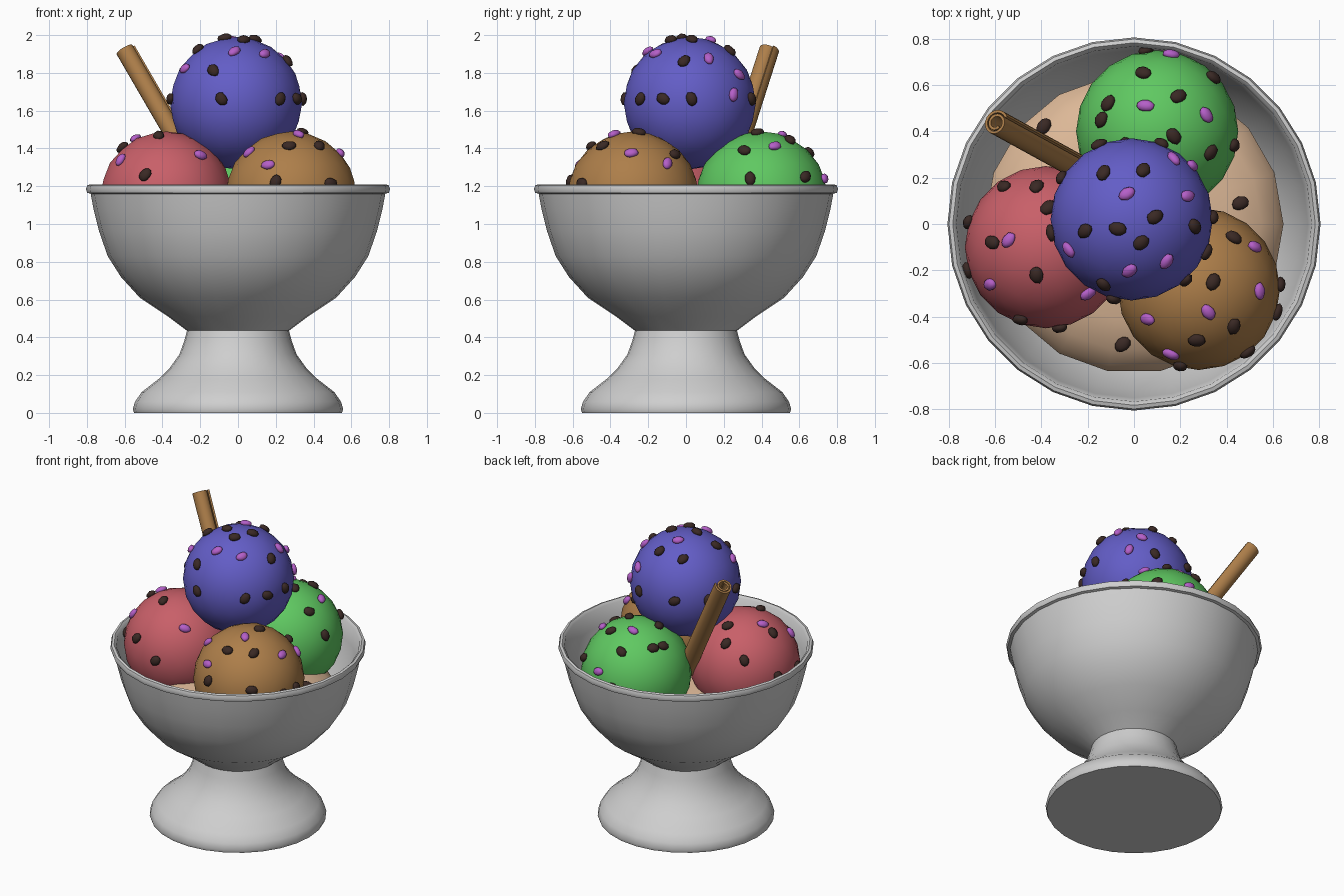
import bpy, bmesh, math, random
from mathutils import Vector, Matrix

if "Cube" in bpy.data.objects:
    bpy.data.objects.remove(bpy.data.objects["Cube"])

random.seed(4)


def material(name, rgb):
    m = bpy.data.materials.new(name)
    m.diffuse_color = (*rgb, 1)
    m.use_nodes = True
    m.node_tree.nodes["Principled BSDF"].inputs["Base Color"].default_value = m.diffuse_color
    return m


GREY = material("pale_grey", (0.62, 0.62, 0.62))
RED = material("berry_red", (0.58, 0.115, 0.14))
GREEN = material("mint_green", (0.115, 0.58, 0.12))
BLUE = material("blueberry", (0.125, 0.11, 0.57))
BROWN = material("caramel", (0.42, 0.21, 0.068))
CREAM = material("cream", (0.72, 0.48, 0.31))
DARK = material("dark_chocolate", (0.042, 0.022, 0.018))
PURPLE = material("purple", (0.46, 0.115, 0.58))


def finish(name, bm, mat, angle=50):
    bmesh.ops.recalc_face_normals(bm, faces=bm.faces)
    me = bpy.data.meshes.new(name)
    bm.to_mesh(me)
    bm.free()
    me.materials.append(mat)
    ob = bpy.data.objects.new(name, me)
    bpy.context.collection.objects.link(ob)
    bpy.ops.object.select_all(action='DESELECT')
    ob.select_set(True)
    bpy.context.view_layer.objects.active = ob
    bpy.ops.object.shade_smooth_by_angle(angle=math.radians(angle))
    return ob


def lathe(name, profile, mat, sides, angle=50):
    bm = bmesh.new()
    vs = [bm.verts.new((r, 0, z)) for r, z in profile]
    es = [bm.edges.new(p) for p in zip(vs, vs[1:])]
    bmesh.ops.spin(bm, geom=vs + es, cent=(0, 0, 0), axis=(0, 0, 1),
                   angle=2 * math.pi, steps=sides)
    bmesh.ops.remove_doubles(bm, verts=bm.verts, dist=0.0005)
    return finish(name, bm, mat, angle)


# Footed bowl with a rolled rim
lathe("bowl", [
    (0, 0), (0.55, 0), (0.557, 0.02), (0.545, 0.06), (0.51, 0.11), (0.42, 0.18),
    (0.36, 0.24), (0.31, 0.31), (0.285, 0.38), (0.27, 0.435), (0.37, 0.51),
    (0.52, 0.61), (0.62, 0.72), (0.69, 0.83), (0.735, 0.96), (0.765, 1.08),
    (0.78, 1.16), (0.798, 1.165), (0.805, 1.185), (0.798, 1.205), (0.782, 1.21),
    (0.766, 1.195), (0.75, 1.08), (0.715, 0.97), (0.665, 0.84), (0.595, 0.73),
    (0.5, 0.63), (0.25, 0.48), (0, 0.46)], GREY, 28)

# Soft cream filling under the scoops
lathe("cream_filling", [
    (0, 0.5), (0.25, 0.5), (0.49, 0.64), (0.585, 0.74), (0.645, 0.84),
    (0.62, 0.89), (0.55, 0.95), (0.42, 1.0), (0, 1.02)], CREAM, 18)


# Sprinkles: small pebbles lying on a surface point with a given normal
def sprinkle(bm, point, normal, size):
    rot = Vector(normal).to_track_quat('Z', 'Y').to_matrix().to_4x4()
    spin = Matrix.Rotation(random.uniform(0, math.pi), 4, 'Z')
    scale = Matrix.Diagonal((*size, 1))
    got = bmesh.ops.create_icosphere(bm, subdivisions=2, radius=1)
    for v in got["verts"]:
        v.co *= random.uniform(0.93, 1.05)
    bmesh.ops.transform(bm, verts=got["verts"],
                        matrix=Matrix.Translation(point) @ rot @ spin @ scale)


R = 0.35
SIZES = {DARK: (0.039, 0.030, 0.022), PURPLE: (0.039, 0.027, 0.020)}


def scoop(name, centre, mat, chips, candies):
    c = Vector(centre)
    bm = bmesh.new()
    bmesh.ops.create_icosphere(bm, subdivisions=3, radius=R,
                               matrix=Matrix.Translation(c))
    finish(name, bm, mat)
    # each sprinkle is given by its place seen from above
    for kind, spots, m in (("chips", chips, DARK), ("candies", candies, PURPLE)):
        bm = bmesh.new()
        for x, y in spots:
            d = Vector((x - c.x, y - c.y, 0))
            if d.length > R * 0.998:
                d *= R * 0.998 / d.length
            d.z = math.sqrt(R * R - d.length_squared)
            sprinkle(bm, c + d * 1.01, d, SIZES[m])
        finish(name + "_" + kind, bm, m)


scoop("blue_scoop", (-0.01, 0.02, 1.64), BLUE,
      [(-.13, .22), (.04, .23), (-.21, -.03), (-.07, -.02), (.09, .03), (.03, -.08),
       (.26, -.01), (-.13, -.26), (.23, -.25), (.31, -.12), (.34, .03), (-.09, -.33),
       (-.37, -.04), (-.31, .2), (-.15, .34), (.12, .35)],
      [(-.03, .13), (-.28, -.11), (.14, -.16), (-.02, -.2), (.17, .28), (.23, .12),
       (.25, .25)])
scoop("red_scoop", (-0.38, -0.10, 1.14), RED,
      [(-.56, .16), (-.42, .16), (-.37, .07), (-.61, -.08), (-.42, -.22), (-.72, .01),
       (-.72, -.2), (-.49, -.41), (-.32, -.45)],
      [(-.54, -.07), (-.62, -.26), (-.2, -.3)])
scoop("green_scoop", (0.10, 0.40, 1.14), GREEN,
      [(.04, .65), (-.11, .52), (.19, .55), (.17, .38), (.34, .63), (.33, .31),
       (-.03, .34), (-.14, .45), (.43, .34), (.05, .76)],
      [(.05, .51), (.16, .73), (.31, .47)])
scoop("caramel_scoop", (0.28, -0.28, 1.14), BROWN,
      [(.34, -.25), (.43, -.06), (.43, -.44), (.27, -.5), (.64, -.26), (.62, -.38),
       (.49, -.55), (.2, -.61)],
      [(.32, -.38), (.06, -.41), (.16, -.56), (.52, -.1), (.54, -.29)])

# Loose chips on the cream
bm = bmesh.new()
for x, y, z in ((.46, .09, 1.0), (-.05, -.52, .97), (-.39, .42, .94)):
    sprinkle(bm, (x, y, z), (x * .3, y * .3, 1), SIZES[DARK])
finish("loose_chips", bm, DARK)

# Cinnamon stick: a rolled sheet leaning between the scoops
bottom, top = Vector((-.13, .18, 1.12)), Vector((-.597, .437, 1.925))
axis = top - bottom
place = Matrix.Translation(bottom) @ axis.to_track_quat('Z', 'Y').to_matrix().to_4x4()
bm = bmesh.new()
N, TURNS, WALL = 36, 1.8, 0.012
rows = []
for i in range(N + 1):
    t = i / N
    a = 2 * math.pi * TURNS * t + 2.5
    r = 0.06 - 0.03 * t
    rows.append([bm.verts.new(place @ Vector((q * math.cos(a), q * math.sin(a), z)))
                 for q, z in ((r, 0), (r, axis.length),
                              (r - WALL, axis.length), (r - WALL, 0))])
for a, b in zip(rows, rows[1:]):
    for k in range(4):
        j = (k + 1) % 4
        bm.faces.new((a[k], a[j], b[j], b[k]))
bm.faces.new(rows[0])
bm.faces.new(rows[-1][::-1])
finish("cinnamon_stick", bm, BROWN, 40)
